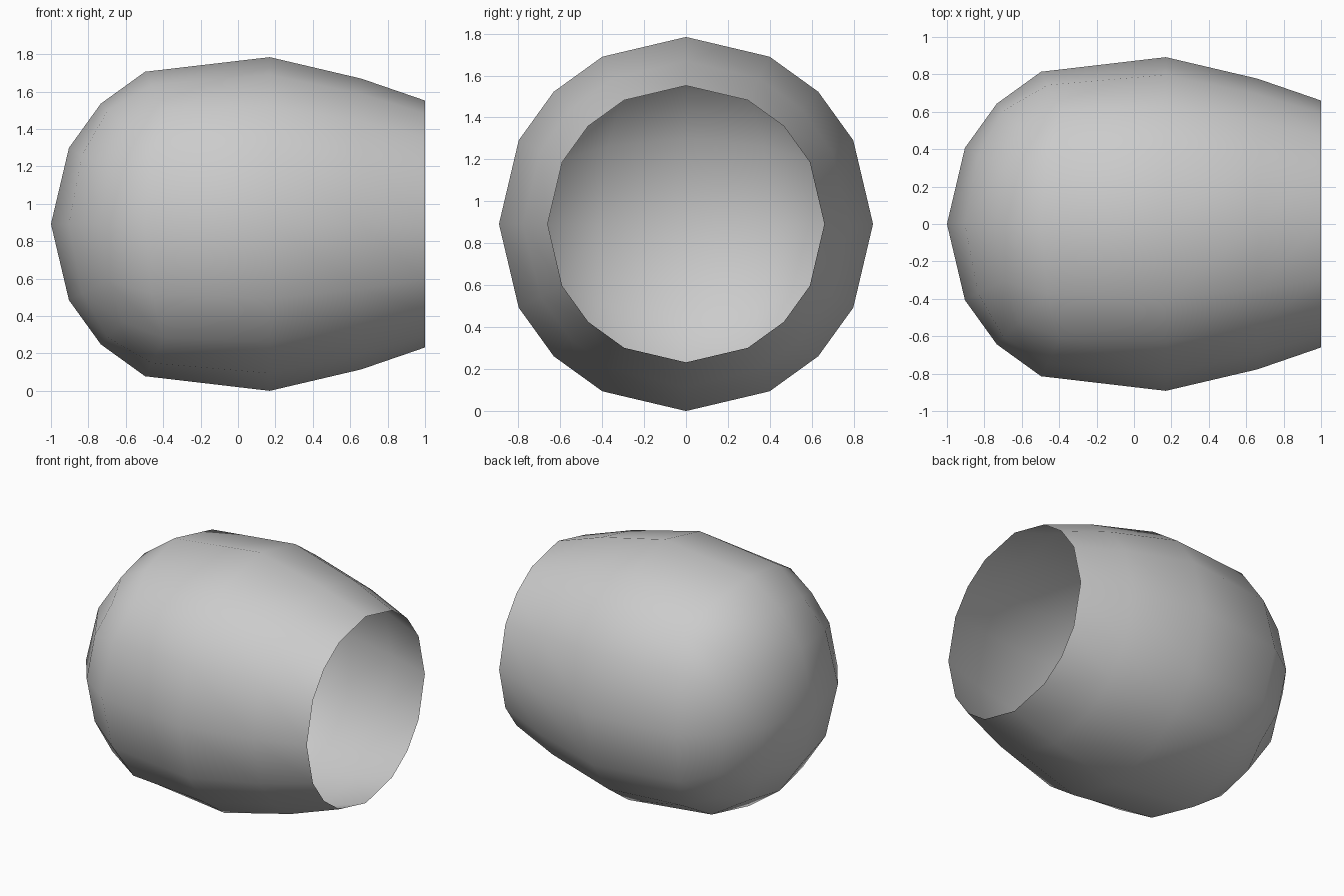
import bpy
import bmesh
from mathutils import Vector

if "Cube" in bpy.data.objects:
    bpy.data.objects.remove(bpy.data.objects["Cube"])

R_CAP, CAP_X = 0.91, -0.09          # rounded closed end
R_MID = 0.892                       # widest ring, also the height of the axis
# (x, radius) of the round rings running from the widest ring to the open rim
RINGS = {0: (0.17, R_MID), 1: (0.66, 0.777), 2: (1.0, 0.66)}

# Grid-subdivided cube, 4 x 4 quads per side
bm = bmesh.new()
bmesh.ops.create_cube(bm, size=2)
bmesh.ops.subdivide_edges(bm, edges=bm.edges[:], cuts=3, use_grid_fill=True)

# Open the +x end
bm.normal_update()
bmesh.ops.delete(bm, geom=[f for f in bm.faces if f.normal.x > 0.9], context='FACES')

# Round the closed half to a sphere, the open half to tapering circular rings
for v in bm.verts:
    row = round(v.co.x * 2)
    if row < 0:
        v.co = v.co.normalized() * R_CAP + Vector((CAP_X, 0, 0))
    else:
        x, r = RINGS[row]
        ring = Vector((0, v.co.y, v.co.z)).normalized() * r
        v.co = ring + Vector((x, 0, 0))
    v.co.z += R_MID

for f in bm.faces:
    f.smooth = True
mesh = bpy.data.meshes.new("open_shell")
bm.to_mesh(mesh)
bm.free()
shell = bpy.data.objects.new("open_shell", mesh)
bpy.context.collection.objects.link(shell)
